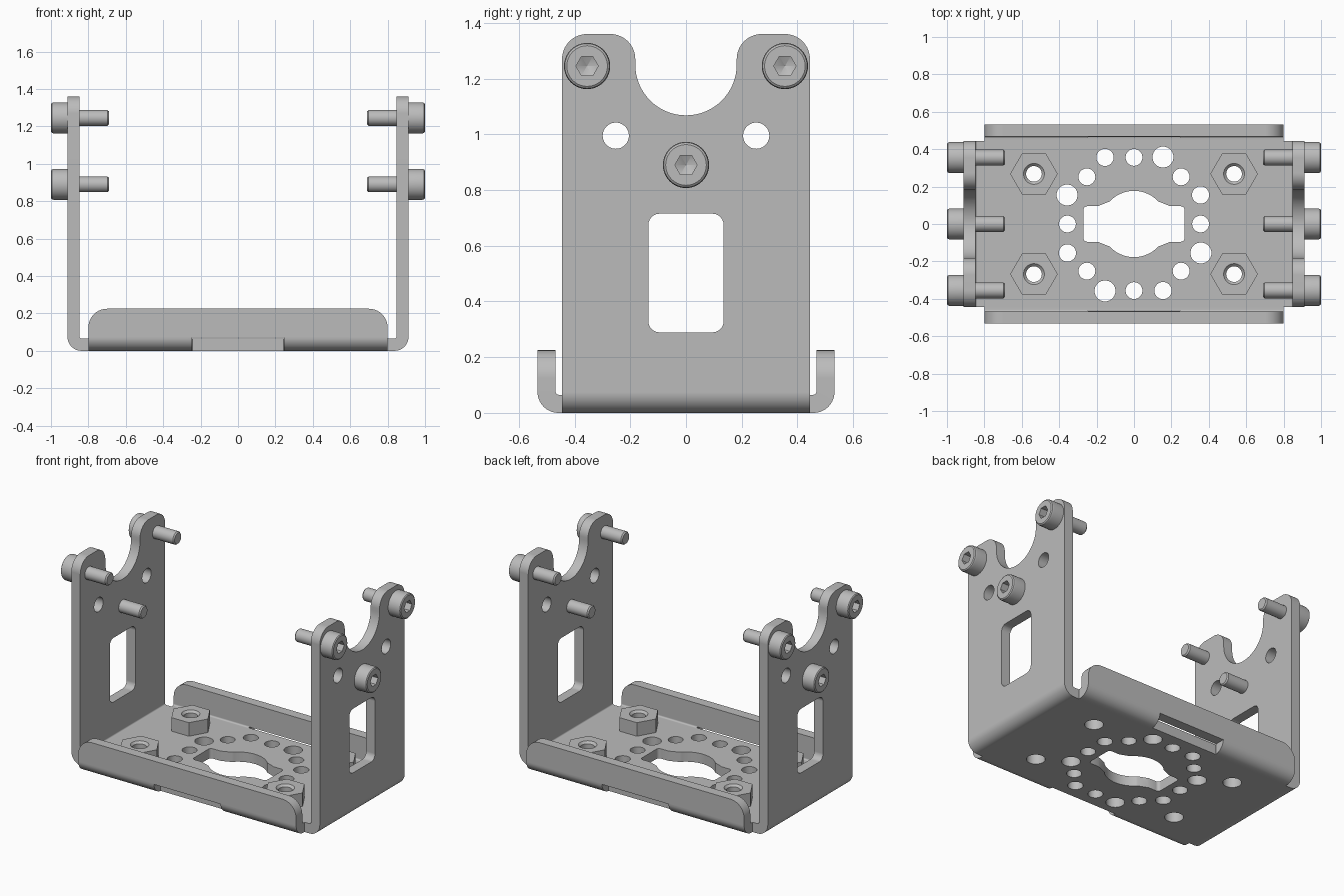
import bpy, bmesh
from math import sin, cos, pi, radians

cube = bpy.data.objects.get("Cube")
if cube:
    bpy.data.objects.remove(cube, do_unlink=True)

grey = bpy.data.materials.new("brushed grey metal")
grey.use_nodes = True
GREY = (0.5, 0.5, 0.5, 1)
grey.diffuse_color = GREY
grey.node_tree.nodes["Principled BSDF"].inputs["Base Color"].default_value = GREY

T = 0.065        # sheet thickness


def place(axis, d, a, b):
    return {"x": (d, a, b), "y": (a, d, b), "z": (a, b, d)}[axis]


def arc(cx, cy, r, start, end, n=10):
    angles = [radians(start + (end - start) * i / n) for i in range(n + 1)]
    return [(cx + r * cos(t), cy + r * sin(t)) for t in angles]


def circle(cx, cy, r, n=40):
    return arc(cx, cy, r, 0, 360, n)[:-1]


def round_rect(cx, cy, hx, hy, r):
    corners = ((1, 1, 0), (-1, 1, 90), (-1, -1, 180), (1, -1, 270))
    return [p for sx, sy, a in corners
            for p in arc(cx + sx * (hx - r), cy + sy * (hy - r), r, a, a + 90, 6)]


def prism(bm, pts, axis, lo, hi):
    """Extrude a 2D outline along an axis."""
    face = bm.faces.new([bm.verts.new(place(axis, lo, a, b)) for a, b in pts])
    top = bmesh.ops.extrude_face_region(bm, geom=[face])["geom"]
    verts = [v for v in top if isinstance(v, bmesh.types.BMVert)]
    bmesh.ops.translate(bm, verts=verts, vec=place(axis, hi - lo, 0, 0))


def lathe(bm, profile, axis, sides=40):
    """Closed solid of revolution from (position, radius) pairs."""
    rings = [[bm.verts.new(place(axis, d, a, b)) for a, b in circle(0, 0, r, sides)]
             for d, r in profile]
    for low, high in zip(rings, rings[1:]):
        for i in range(sides):
            j = (i + 1) % sides
            bm.faces.new((low[i], low[j], high[j], high[i]))
    bm.faces.new(rings[0])
    bm.faces.new(rings[-1])


def make(name, bm):
    bmesh.ops.recalc_face_normals(bm, faces=bm.faces)
    mesh = bpy.data.meshes.new(name)
    bm.to_mesh(mesh)
    bm.free()
    mesh.materials.append(grey)
    obj = bpy.data.objects.new(name, mesh)
    bpy.context.collection.objects.link(obj)
    return obj


def activate(obj):
    bpy.ops.object.select_all(action="DESELECT")
    obj.select_set(True)
    bpy.context.view_layer.objects.active = obj


def boolean(obj, other, operation="DIFFERENCE"):
    other.hide_render = True
    mod = obj.modifiers.new("cut", "BOOLEAN")
    mod.object, mod.operation, mod.solver = other, operation, "EXACT"
    activate(obj)
    bpy.ops.object.modifier_apply(modifier=mod.name)
    bpy.data.objects.remove(other, do_unlink=True)


def finish(obj):
    activate(obj)
    bpy.ops.object.shade_smooth_by_angle(angle=radians(30))
    mod = obj.modifiers.new("flat face normals", "WEIGHTED_NORMAL")
    mod.keep_sharp = True


def channel(name, axis, half, height, length, corner):
    """Bent sheet with two upright walls, their top corners rounded."""
    ro, ri = 0.075, 0.01
    outer = [(half, height)] + arc(half - ro, ro, ro, 0, -90)
    inner = [(half - T, height)] + arc(half - T - ri, T + ri, ri, 0, -90, 4)
    flip = lambda pts: [(-a, b) for a, b in reversed(pts)]
    bm = bmesh.new()
    prism(bm, outer + flip(outer) + flip(inner)[::-1] + inner[::-1], axis, -length, length)
    k = "xyz".index(axis)
    tips = [e for e in bm.edges
            if all(abs(v.co.z - height) < 1e-4 for v in e.verts)
            and abs(e.verts[0].co[k] - e.verts[1].co[k]) < 1e-4]
    bmesh.ops.bevel(bm, geom=tips, offset=corner, segments=10, profile=0.5, affect="EDGES")
    return make(name, bm)


# Folded bracket: tall side walls joined with the low front and back flanges
bracket = channel("bracket", "y", 0.912, 1.36, 0.445, 0.09)
boolean(bracket, channel("flanges", "x", 0.533, 0.225, 0.8, 0.1), "UNION")

cuts = bmesh.new()
# Cradle notch, round holes and window through both side walls
half_notch = [(0.272, 1.45)] + arc(0.272, 1.27, 0.09, 90, 180) + arc(0, 1.25, 0.182, 0, -90, 16)
prism(cuts, half_notch + [(-a, b) for a, b in half_notch[-2::-1]], "x", -1.1, 1.1)
for y in (-0.252, 0.252):
    prism(cuts, circle(y, 0.995, 0.047), "x", -1.1, 1.1)
prism(cuts, round_rect(0, 0.502, 0.135, 0.213, 0.04), "x", -1.1, 1.1)

# Keyed centre opening in the base
upper = arc(0.25, 0.075, 0.02, 0, 90, 5) + [(0.195, 0.095)] + arc(0, 0, 0.177, 43, 90, 12)
upper += [(-a, b) for a, b in upper[-2::-1]]
prism(cuts, upper + [(-a, -b) for a, b in upper], "z", -0.1, 0.15)

# Ring of base holes, repeated every quarter turn
for x, y, r in ((0, 0.356, 0.045), (0.155, 0.358, 0.056),
                (0.252, 0.252, 0.045), (0.356, 0.155, 0.046)):
    for turn in range(4):
        prism(cuts, circle(x, y, r), "z", -0.1, 0.15)
        x, y = y, -x

# Bolt holes under the nuts, and slots in the flange bends
NUTS = [(sx * 0.535, sy * 0.268) for sx in (-1, 1) for sy in (-1, 1)]
for x, y in NUTS:
    prism(cuts, circle(x, y, 0.056), "z", -0.1, 0.15)
for s in (-1, 1):
    prism(cuts, round_rect(0, s * 0.562, 0.245, 0.1, 0.001), "z", -0.1, 0.07)
boolean(bracket, make("bracket_cutter", cuts))
finish(bracket)

# Hex nuts with chamfered bores
bm = bmesh.new()
prism(bm, circle(0, 0, 0.127, 6), "z", T, 0.155)
nut = make("nut", bm)
bm = bmesh.new()
lathe(bm, [(0.0, 0.056), (T + 0.014, 0.042), (0.141, 0.042), (0.165, 0.066)], "z")
boolean(nut, make("bore_cutter", bm))
finish(nut)

# Socket head screws, pointing inward through the walls
bm = bmesh.new()
lathe(bm, [(0.69, 0.035), (0.698, 0.042), (0.911, 0.042), (0.911, 0.083),
           (0.985, 0.083), (0.995, 0.08), (1.0, 0.073)], "x")
screw = make("screw", bm)
bm = bmesh.new()
lathe(bm, [(0.93, 0.001), (0.95, 0.04), (1.05, 0.04)], "x", 6)
boolean(screw, make("socket_cutter", bm))
finish(screw)


def repeat(obj, name, location, turn=0):
    copy = obj.copy()
    copy.name = name
    copy.location = location
    copy.rotation_euler.z = turn
    bpy.context.collection.objects.link(copy)


for i, (x, y) in enumerate(NUTS):
    repeat(nut, f"base_nut_{i + 1}", (x, y, 0))
for side, turn in (("left", 0), ("right", pi)):
    for part, y, z in (("front", -0.355, 1.245), ("back", 0.355, 1.245), ("middle", 0, 0.89)):
        repeat(screw, f"{side}_{part}_screw", (0, y, z), turn)
for obj in (nut, screw):
    bpy.data.objects.remove(obj, do_unlink=True)
